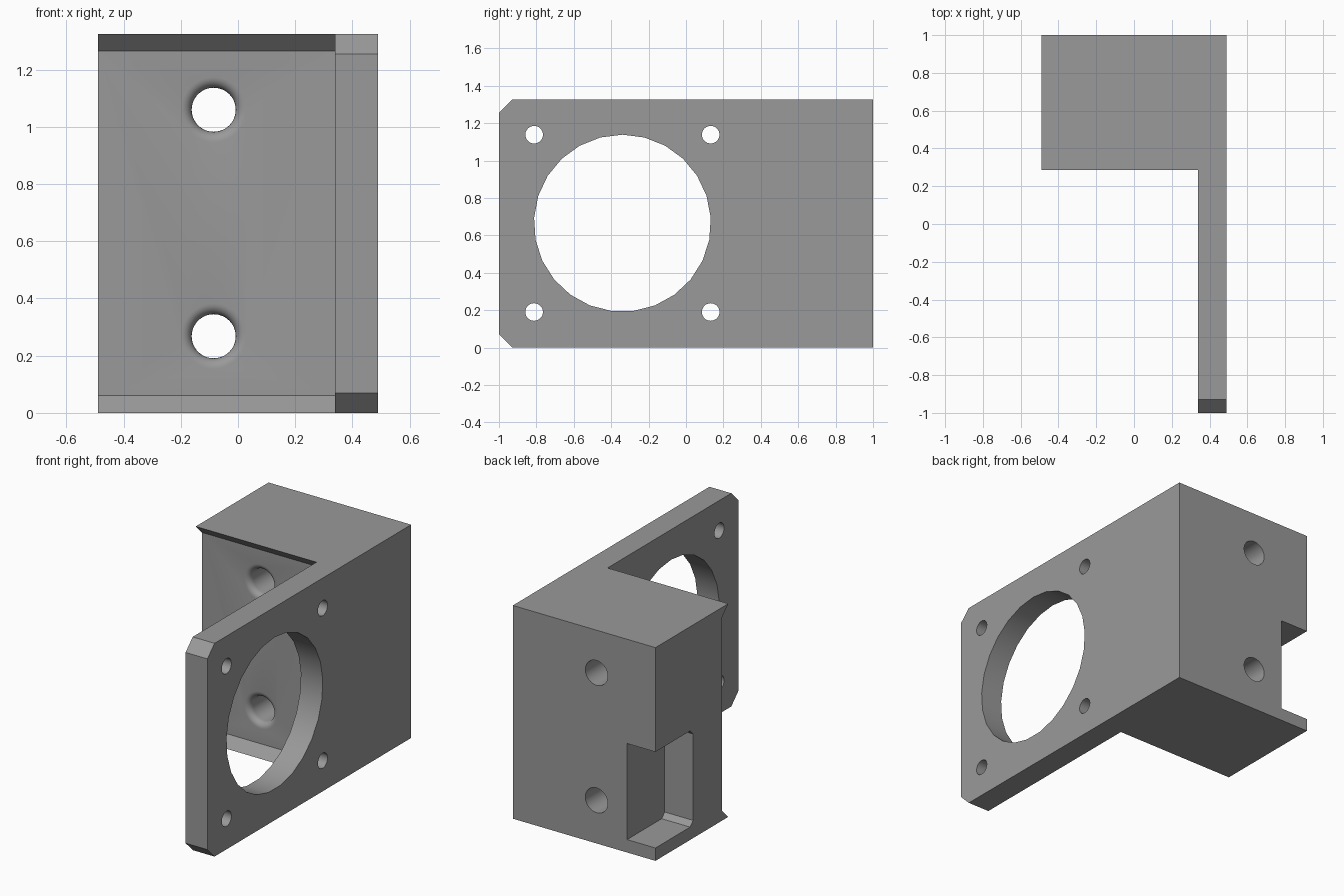
import bpy, bmesh, math

if "Cube" in bpy.data.objects:
    bpy.data.objects.remove(bpy.data.objects["Cube"])

X0, XM, X1 = -0.49, 0.34, 0.49     # block outer side, plate inner side, plate outer side
H = 1.325                          # total height


def make_object(name, bm):
    bmesh.ops.recalc_face_normals(bm, faces=bm.faces)
    mesh = bpy.data.meshes.new(name)
    bm.to_mesh(mesh)
    bm.free()
    obj = bpy.data.objects.new(name, mesh)
    bpy.context.collection.objects.link(obj)
    return obj


def extrude_x(name, profile, xa, xb):
    """Extrude a (y, z) outline from xa to xb."""
    bm = bmesh.new()
    face = bm.faces.new([bm.verts.new((xa, y, z)) for y, z in profile])
    res = bmesh.ops.extrude_face_region(bm, geom=[face])
    verts = [v for v in res["geom"] if isinstance(v, bmesh.types.BMVert)]
    bmesh.ops.translate(bm, verts=verts, vec=(xb - xa, 0, 0))
    return make_object(name, bm)


def circle(y, z, r, n):
    """Outline of a circle with its first corner at the top."""
    return [(y + r * math.sin(math.tau * i / n), z + r * math.cos(math.tau * i / n))
            for i in range(n)]


def turned_y(name, x, z, profile, n=48):
    """Solid of revolution about a y axis from (radius, y) pairs."""
    bm = bmesh.new()
    rings = [[bm.verts.new((x + r * math.cos(math.tau * i / n), y,
                            z + r * math.sin(math.tau * i / n))) for i in range(n)]
             for r, y in profile]
    for a, b in zip(rings, rings[1:]):
        for i in range(n):
            j = (i + 1) % n
            bm.faces.new((a[i], a[j], b[j], b[i]))
    bm.faces.new(rings[0])
    bm.faces.new(rings[-1])
    return make_object(name, bm)


def combine(target, other, operation):
    mod = target.modifiers.new(operation.title(), 'BOOLEAN')
    mod.operation, mod.solver, mod.object = operation, 'EXACT', other
    bpy.context.view_layer.objects.active = target
    bpy.ops.object.modifier_apply(modifier=mod.name)
    bpy.data.objects.remove(other, do_unlink=True)


# Side plate with two chamfered front corners
c = 0.07
bracket = extrude_x("motor_bracket", [(-1, c), (-1 + c, 0), (1, 0), (1, H),
                                      (-1 + c, H), (-1, H - c)], XM, X1)

# Mounting block with sloped lips along top and bottom of its front
lip = 0.06
block = extrude_x("mounting_block", [(0.285, 0), (1, 0), (1, H), (0.285, H),
                                     (0.285 + lip, H - lip), (0.285 + lip, lip)], X0, XM)
combine(bracket, block, 'UNION')

# Large round opening and four screw holes in the plate
combine(bracket, extrude_x("opening_cutter", circle(-0.34, 0.665, 0.473, 25),
                           XM - 0.1, X1 + 0.1), 'DIFFERENCE')
for y in (-0.812, 0.132):
    for z in (0.19, 1.138):
        combine(bracket, extrude_x("screw_cutter", circle(y, z, 0.047, 32),
                                   XM - 0.1, X1 + 0.1), 'DIFFERENCE')

# Two bolt holes through the block, flared at the front
face_y, r_in, r_out = 0.285 + lip, 0.077, 0.114
f = r_out - r_in
flare = [(r_out - f * math.sin(a), face_y + f * (1 - math.cos(a)))
         for a in (math.pi / 2 * i / 6 for i in range(7))]
for z in (0.268, 1.06):
    combine(bracket, turned_y("bolt_cutter", -0.085, z,
                              [(r_out, face_y - 0.03)] + flare + [(r_in, 1.1)]), 'DIFFERENCE')

# Corner pocket at the back, with small chamfers at its inner end
p, z0, z1, y0 = 0.03, 0.08, 0.677, 0.63
combine(bracket, extrude_x("pocket_cutter", [(1.1, z0), (1.1, z1), (y0 + p, z1), (y0, z1 - p),
                                             (y0, z0 + p), (y0 + p, z0)], X0 - 0.1, -0.295),
        'DIFFERENCE')

# Single grey finish
grey = bpy.data.materials.new("grey")
grey.diffuse_color = (0.32, 0.32, 0.32, 1)
grey.use_nodes = True
grey.node_tree.nodes["Principled BSDF"].inputs["Base Color"].default_value = grey.diffuse_color
bracket.data.materials.clear()
bracket.data.materials.append(grey)
for poly in bracket.data.polygons:
    poly.material_index = 0

bpy.ops.object.select_all(action='DESELECT')
bracket.select_set(True)
bpy.context.view_layer.objects.active = bracket
bpy.ops.object.shade_smooth_by_angle(angle=math.radians(30))
